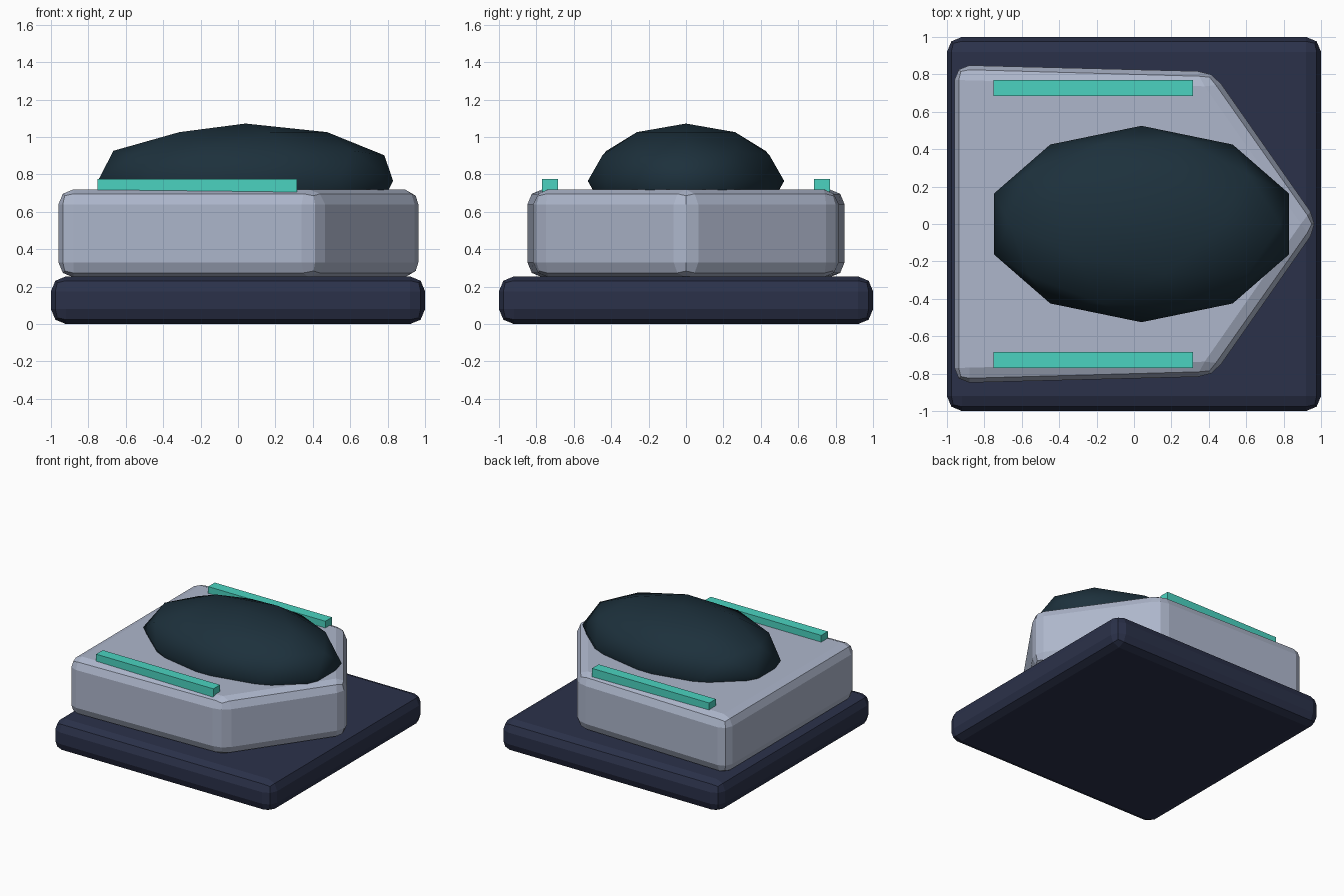
import bpy, bmesh
from mathutils import Matrix

if "Cube" in bpy.data.objects:
    bpy.data.objects.remove(bpy.data.objects["Cube"])


def material(name, rgb):
    m = bpy.data.materials.new(name)
    m.diffuse_color = (*rgb, 1)
    m.use_nodes = True
    m.node_tree.nodes["Principled BSDF"].inputs["Base Color"].default_value = m.diffuse_color
    return m


def finish(name, bm, mat, bevel=0, smooth=False):
    bmesh.ops.recalc_face_normals(bm, faces=bm.faces)
    me = bpy.data.meshes.new(name)
    bm.to_mesh(me)
    bm.free()
    me.materials.append(mat)
    for p in me.polygons:
        p.use_smooth = smooth
    ob = bpy.data.objects.new(name, me)
    bpy.context.collection.objects.link(ob)
    if bevel:
        mod = ob.modifiers.new("Bevel", 'BEVEL')
        mod.width = bevel
        mod.segments = 2
        mod.limit_method = 'ANGLE'
    return ob


def prism(name, outline, z0, z1, mat, bevel=0):
    bm = bmesh.new()
    face = bm.faces.new([bm.verts.new((x, y, z0)) for x, y in outline])
    ext = bmesh.ops.extrude_face_region(bm, geom=[face], use_keep_orig=True)
    top = [g for g in ext["geom"] if isinstance(g, bmesh.types.BMVert)]
    bmesh.ops.translate(bm, verts=top, vec=(0, 0, z1 - z0))
    return finish(name, bm, mat, bevel)


def rect(x0, x1, y0, y1):
    return [(x0, y0), (x1, y0), (x1, y1), (x0, y1)]


navy = material("navy", (0.024, 0.031, 0.068))
steel = material("steel", (0.42, 0.47, 0.60))
teal = material("teal", (0.07, 0.65, 0.53))
glass = material("dark_glass", (0.012, 0.03, 0.045))

# Square plinth and pointed hull, both with rounded edges
prism("base", rect(-1, 1, -1, 1), 0, 0.255, navy, 0.08)
hull = [(-0.96, -0.85), (0.42, -0.815), (0.99, 0), (0.42, 0.815), (-0.96, 0.85)]
prism("hull", hull, 0.25, 0.72, steel, 0.08)

# Glowing strips along both sides
for side, name in ((-1, "strip_front"), (1, "strip_back")):
    y = 0.727 * side
    prism(name, rect(-0.75, 0.315, y - 0.043, y + 0.043), 0.69, 0.775, teal)

# Faceted canopy sunk into the hull top
bm = bmesh.new()
bmesh.ops.create_icosphere(bm, subdivisions=2, radius=1,
                           matrix=Matrix.Translation((0.04, 0, 0.765)) @ Matrix.Diagonal((0.83, 0.525, 0.307, 1)))
finish("canopy", bm, glass, smooth=True)
